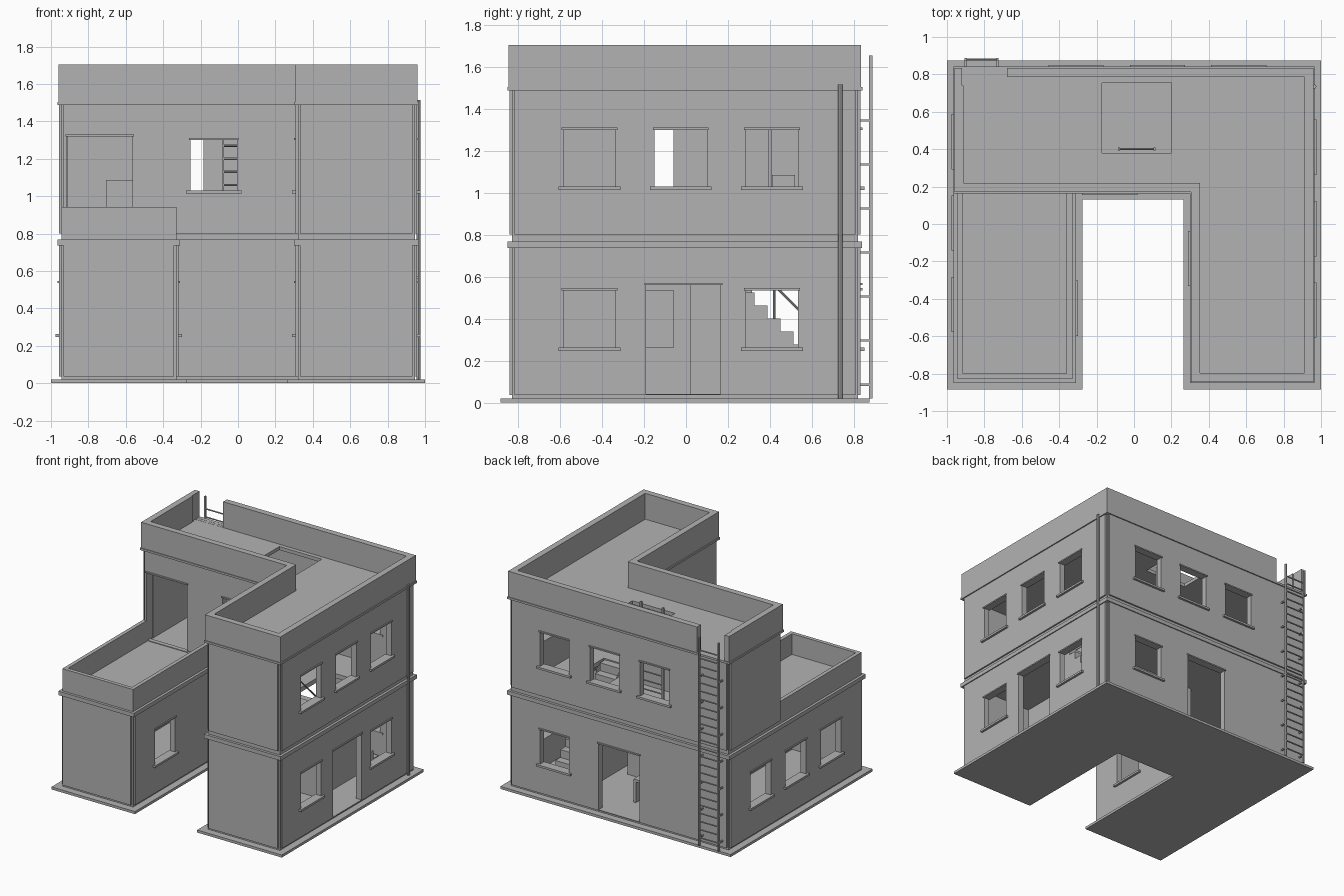
import bpy, bmesh
from mathutils import Vector, Matrix

cube = bpy.data.objects.get("Cube")
if cube:
    bpy.data.objects.remove(cube, do_unlink=True)

GREY = (0.45, 0.45, 0.45, 1)
mat = bpy.data.materials.new("plain grey")
mat.use_nodes = True
mat.diffuse_color = GREY
mat.node_tree.nodes["Principled BSDF"].inputs["Base Color"].default_value = GREY

# Footprints, counter-clockwise: U for the ground floor, L for the upper floor
X0, X1, Y0, Y1 = -0.945, 0.945, -0.83, 0.82
WL, WR, YC = -0.33, 0.32, 0.185
LOWER = [(X0, Y0), (WL, Y0), (WL, YC), (WR, YC), (WR, Y0), (X1, Y0), (X1, Y1), (X0, Y1)]
UPPER = [(X0, YC), (WR, YC), (WR, Y0), (X1, Y0), (X1, Y1), (X0, Y1)]


def offset(poly, d):
    """Push a right-angled outline outward by d."""
    out = []
    for i, p in enumerate(poly):
        p = Vector(p)
        a = (p - Vector(poly[i - 1])).normalized()
        b = (Vector(poly[(i + 1) % len(poly)]) - p).normalized()
        out.append(p + d * Vector((a.y + b.y, -a.x - b.x)))
    return out


def prism(bm, poly, z0, z1):
    lo = [bm.verts.new((p[0], p[1], z0)) for p in poly]
    hi = [bm.verts.new((p[0], p[1], z1)) for p in poly]
    bm.faces.new(lo[::-1])
    bm.faces.new(hi)
    for i in range(len(poly)):
        j = (i + 1) % len(poly)
        bm.faces.new((lo[i], lo[j], hi[j], hi[i]))


def box(bm, xa, xb, ya, yb, za, zb):
    prism(bm, [(xa, ya), (xb, ya), (xb, yb), (xa, yb)], za, zb)


def ring(bm, poly, d_out, d_in, z0, z1):
    """Closed wall band between two offsets of an outline."""
    n = len(poly)
    loops = [[bm.verts.new((p.x, p.y, z)) for p in offset(poly, d)]
             for d, z in ((d_out, z0), (d_out, z1), (d_in, z1), (d_in, z0))]
    for k in range(4):
        a, b = loops[k], loops[(k + 1) % 4]
        for i in range(n):
            j = (i + 1) % n
            bm.faces.new((a[i], a[j], b[j], b[i]))


def rod(bm, a, b, r, sides=8):
    a, b = Vector(a), Vector(b)
    turn = (b - a).to_track_quat('Z', 'Y').to_matrix().to_4x4()
    bmesh.ops.create_cone(bm, cap_ends=True, segments=sides, radius1=r, radius2=r,
                          depth=(b - a).length,
                          matrix=Matrix.Translation((a + b) / 2) @ turn)


def finish(bm, name):
    bmesh.ops.recalc_face_normals(bm, faces=bm.faces)
    me = bpy.data.meshes.new(name)
    bm.to_mesh(me)
    bm.free()
    me.materials.append(mat)
    ob = bpy.data.objects.new(name, me)
    bpy.context.scene.collection.objects.link(ob)
    return ob


def make(name, fn, *args):
    bm = bmesh.new()
    fn(bm, *args)
    return finish(bm, name)


def cut(ob, cutter):
    m = ob.modifiers.new("openings", 'BOOLEAN')
    m.object, m.operation, m.solver = cutter, 'DIFFERENCE', 'EXACT'
    dg = bpy.context.evaluated_depsgraph_get()
    me = bpy.data.meshes.new_from_object(ob.evaluated_get(dg))
    ob.modifiers.clear()
    ob.data = me


# Wall sides: axis of the normal, face position, outward sign
SIDES = {"east": (0, X1, 1), "west": (0, X0, -1), "back": (1, Y1, 1), "court": (1, YC, -1),
         "left_court": (0, WL, 1), "right_court": (0, WR, -1)}


def wall_box(bm, side, c, w, z0, z1, d0, d1):
    axis, pos, sign = SIDES[side]
    across = sorted((pos + sign * d0, pos + sign * d1))
    along = (c - w / 2, c + w / 2)
    xs, ys = (across, along) if axis == 0 else (along, across)
    box(bm, *xs, *ys, z0, z1)


# Windows and doors: side, centre, width, bottom, top
LOW, HIGH, WIN = (0.262, 0.535), (1.03, 1.30), 0.25
windows = [("east", c, WIN, *HIGH) for c in (-0.46, -0.025, 0.41)]
windows += [("east", c, WIN, *LOW) for c in (-0.46, 0.41)]
windows += [("back", c, WIN, *HIGH) for c in (-0.31, 0.125, 0.56)]
windows += [("back", 0.56, WIN, *LOW)]
windows += [("west", c, WIN, *LOW) for c in (-0.43, 0.005, 0.44)]
windows += [("left_court", -0.45, WIN, *LOW), ("court", -0.13, WIN, *HIGH)]
windows += [("right_court", -0.185, WIN, *z) for z in (LOW, HIGH)]
doors = [("east", -0.012, 0.355, 0.04, 0.56), ("back", 0.0, 0.355, 0.04, 0.56),
         ("court", -0.74, 0.35, 0.785, 1.32)]

bm = bmesh.new()
for side, c, w, z0, z1 in windows + doors:
    wall_box(bm, side, c, w, z0, z1, -0.06, 0.04)
opening_cutter = finish(bm, "opening_cutter")

# Base plate and floors
make("base_plate", prism, offset(LOWER, 0.055), 0, 0.02)
make("ground_floor", prism, offset(LOWER, -0.02), 0.015, 0.038)
upper_floor = make("upper_floor", prism, offset(LOWER, -0.015), 0.745, 0.78)
roof = make("roof", prism, offset(UPPER, -0.015), 1.475, 1.502)

# Walls, with raised panels that stop short of the corners
walls = [make("lower_walls", ring, LOWER, 0, -0.035, 0.02, 0.77),
         make("upper_walls", ring, UPPER, 0, -0.035, 0.77, 1.495)]


def panels(bm, poly, z0, z1, thick=0.012):
    for i, p in enumerate(poly):
        p, q = Vector(p), Vector(poly[(i + 1) % len(poly)])
        t = (q - p).normalized()
        n = Vector((t.y, -t.x)) * thick
        p, q = p + t * thick, q - t * thick
        prism(bm, [p + n, q + n, q - n / 6, p - n / 6], z0, z1)


walls += [make("lower_panels", panels, LOWER, 0.035, 0.74),
          make("upper_panels", panels, UPPER, 0.80, 1.49)]
for ob in walls:
    cut(ob, opening_cutter)

# Cornices and parapets
make("middle_cornice", ring, LOWER, 0.02, -0.01, 0.737, 0.768)
make("top_cornice", ring, UPPER, 0.021, -0.01, 1.488, 1.504)
parapet = make("roof_parapet", ring, UPPER, 0.015, -0.033, 1.495, 1.705)
T = 0.03
make("terrace_parapet", prism,
     [(X0, Y0), (WL, Y0), (WL, YC), (WL - T, YC), (WL - T, Y0 + T),
      (X0 + T, Y0 + T), (X0 + T, YC), (X0, YC)], 0.765, 0.942)

# Gap in the parapet, roof hatch and stairwell
bm = bmesh.new()
box(bm, -0.92, -0.68, 0.74, 0.95, 1.503, 1.8)
gap_cutter = finish(bm, "gap_cutter")
cut(parapet, gap_cutter)
hatch_cutter = make("hatch_cutter", box, -0.17, 0.20, 0.38, 0.755, 1.4, 1.6)
cut(roof, hatch_cutter)
stair_cutter = make("stair_cutter", box, 0.43, 0.70, 0.02, 0.50, 0.7, 0.85)
cut(upper_floor, stair_cutter)
for ob in (opening_cutter, gap_cutter, hatch_cutter, stair_cutter):
    ob.hide_render = True
    bpy.data.objects.remove(ob, do_unlink=True)

# Sills and lintels
sills, lintels = bmesh.new(), bmesh.new()
for side, c, w, z0, z1 in windows:
    wall_box(sills, side, c, w + 0.045, z0 - 0.016, z0, -0.04, 0.03)
for side, c, w, z0, z1 in windows + doors:
    wall_box(lintels, side, c, w + 0.016, z1, z1 + 0.01, -0.04, 0.021)
finish(sills, "window_sills")
finish(lintels, "lintels")

# Staircase with handrail
N, RUN, RISE, TOP_Y = 12, 0.0615, 0.0617, 0.02
profile = bmesh.new()
for i in range(N):
    far = TOP_Y + (N - i) * RUN
    box(profile, 0.44, 0.69, far - RUN, far, 0.03, 0.03 + (i + 1) * RISE)
finish(profile, "stairs")
rail = bmesh.new()
rod(rail, (0.45, 0.74, 0.24), (0.45, 0.04, 0.94), 0.006)
for i in (0, 5, 11):
    y = TOP_Y + (N - i - 0.5) * RUN
    rod(rail, (0.45, y, 0.03 + i * RISE), (0.45, y, 0.98 - y), 0.006)
finish(rail, "stair_handrail")


def ladder(bm, xa, xb, y, z0, z1, step, rung_top):
    for x in (xa, xb):
        box(bm, x - 0.006, x + 0.006, y - 0.008, y + 0.008, z0, z1)
    z = z0 + step
    while z < rung_top:
        rod(bm, (xa, y, z), (xb, y, z), 0.006, 6)
        z += step


# Outside ladder with wall brackets, and inside ladder to the hatch
bm = bmesh.new()
ladder(bm, -0.90, -0.73, 0.88, 0.02, 1.655, 0.064, 1.62)
for i in range(7):
    for x in (-0.90, -0.73):
        z = 0.08 + i * 0.21
        box(bm, x - 0.005, x + 0.005, 0.81, 0.88, z, z + 0.01)
finish(bm, "outside_ladder")
make("hatch_ladder", ladder, -0.08, 0.11, 0.40, 0.78, 1.53, 0.07, 1.53)

# Drain pipe
make("drain_pipe", rod, (0.965, 0.735, 0.02), (0.965, 0.735, 1.515), 0.011)


# Plain furniture
def table(bm, xa, xb, ya, yb, z0, z1):
    box(bm, xa, xb, ya, yb, z1 - 0.02, z1)
    for x in (xa, xb - 0.02):
        box(bm, x, x + 0.02, ya, yb, z0, z1 - 0.02)


make("lower_table", table, -0.25, 0.05, 0.40, 0.58, 0.035, 0.22)
make("upper_chest", box, -0.705, -0.50, 0.41, 0.52, 0.775, 1.085)
